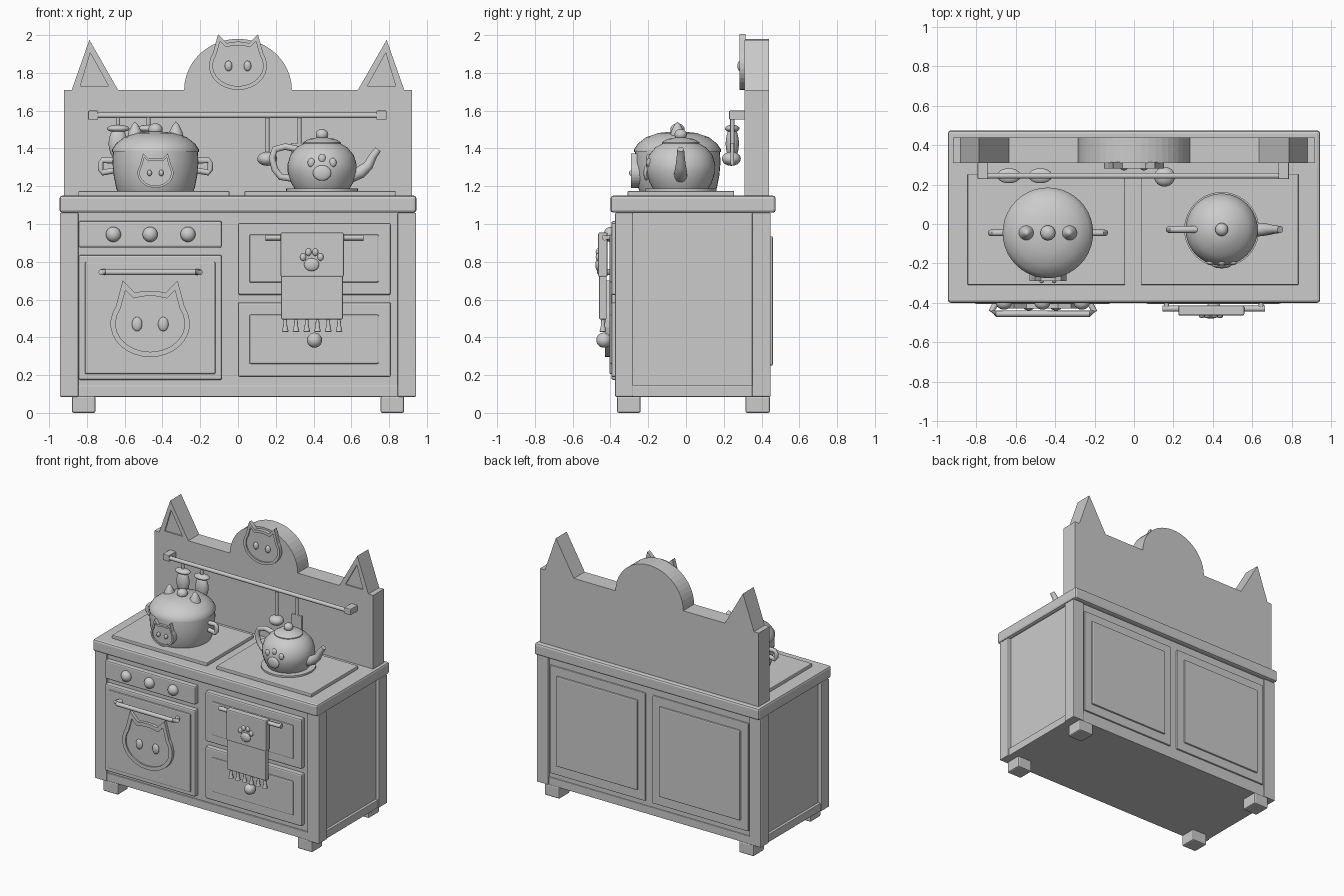
import bpy, bmesh, math
from mathutils import Vector, Matrix

if "Cube" in bpy.data.objects:
    bpy.data.objects.remove(bpy.data.objects["Cube"])

grey = bpy.data.materials.new("light grey")
grey.diffuse_color = (0.6, 0.6, 0.6, 1)
grey.use_nodes = True
grey.node_tree.nodes["Principled BSDF"].inputs["Base Color"].default_value = grey.diffuse_color


def finish(name, bm, smooth=False, bevel=0):
    bmesh.ops.recalc_face_normals(bm, faces=bm.faces)
    me = bpy.data.meshes.new(name)
    bm.to_mesh(me)
    bm.free()
    ob = bpy.data.objects.new(name, me)
    bpy.context.collection.objects.link(ob)
    me.materials.append(grey)
    if bevel:
        m = ob.modifiers.new("edge", 'BEVEL')
        m.width, m.segments = bevel, 2
    if smooth:
        bpy.ops.object.select_all(action='DESELECT')
        ob.select_set(True)
        bpy.context.view_layer.objects.active = ob
        bpy.ops.object.shade_smooth_by_angle(angle=math.radians(40))
    return ob


def box(name, x0, x1, y0, y1, z0, z1, bevel=0.0):
    bm = bmesh.new()
    mid = Vector(((x0 + x1) / 2, (y0 + y1) / 2, (z0 + z1) / 2))
    bmesh.ops.create_cube(bm, size=1, matrix=Matrix.Translation(mid) @ Matrix.Diagonal((x1 - x0, y1 - y0, z1 - z0, 1)))
    return finish(name, bm, bevel=bevel)


def ball(name, c, r):
    bm = bmesh.new()
    bmesh.ops.create_uvsphere(bm, u_segments=24, v_segments=14, radius=1,
                              matrix=Matrix.Translation(c) @ Matrix.Diagonal((*r, 1)))
    return finish(name, bm, True)


def lathe(name, c, profile, steps=40):
    bm = bmesh.new()
    vs = [bm.verts.new((c[0] + r, c[1], z)) for r, z in profile]
    es = [bm.edges.new(p) for p in zip(vs, vs[1:])]
    bmesh.ops.spin(bm, geom=vs + es, cent=(c[0], c[1], 0), axis=(0, 0, 1), angle=math.tau, steps=steps)
    bmesh.ops.remove_doubles(bm, verts=bm.verts, dist=1e-4)
    return finish(name, bm, True)


def tube(name, pts, radii, sides=14):
    """Round tube through points that share one y value."""
    bm = bmesh.new()
    pts = [Vector(p) for p in pts]
    rings = []
    for i, p in enumerate(pts):
        t = (pts[min(i + 1, len(pts) - 1)] - pts[max(i - 1, 0)]).normalized()
        u = Vector((0, 1, 0)) if abs(t.y) < 0.6 else Vector((0, 0, 1))
        w = t.cross(u).normalized()
        u = w.cross(t)
        r = radii[i] if isinstance(radii, (list, tuple)) else radii
        rings.append([bm.verts.new(p + r * (math.cos(a) * u + math.sin(a) * w))
                      for a in (math.tau * k / sides for k in range(sides))])
    for a, b in zip(rings, rings[1:]):
        for k in range(sides):
            bm.faces.new((a[k], a[k - 1], b[k - 1], b[k]))
    bm.faces.new(rings[0])
    bm.faces.new(rings[-1])
    return finish(name, bm, True)


def plate(name, outline, y0, y1, rim=0, sink=0.0):
    """Extruded xz outline, front at y0, with an optional sunken field inside a rim."""
    bm = bmesh.new()
    front = bm.faces.new([bm.verts.new((x, y0, z)) for x, z in outline])
    ext = bmesh.ops.extrude_face_region(bm, geom=[front], use_keep_orig=True)
    bmesh.ops.translate(bm, verts=[v for v in ext['geom'] if isinstance(v, bmesh.types.BMVert)], vec=(0, y1 - y0, 0))
    bmesh.ops.recalc_face_normals(bm, faces=bm.faces)
    if rim:
        f = min(bm.faces, key=lambda q: q.calc_center_median().y)
        bmesh.ops.inset_region(bm, faces=[f], thickness=rim, use_even_offset=True)
        ext = bmesh.ops.extrude_face_region(bm, geom=[f])
        bmesh.ops.translate(bm, verts=[v for v in ext['geom'] if isinstance(v, bmesh.types.BMVert)], vec=(0, sink, 0))
        bmesh.ops.delete(bm, geom=[f] if f.is_valid else [], context='FACES_ONLY')
    return finish(name, bm)


def cat_face(name, x, z, s, y0, y1):
    low = [(math.cos(a), (0.83 if math.sin(a) < 0 else 0.9) * math.sin(a))
           for a in (math.radians(150 + 12 * k) for k in range(21))]
    ears = [(0.69, 1.1), (0.38, 0.79), (0.2, 0.83), (0, 0.84), (-0.2, 0.83), (-0.38, 0.79), (-0.69, 1.1)]
    plate(name, [(x + s * u, z + s * v) for u, v in low + ears], y0, y1, 0.13 * s, 0.01)
    for k in (-1, 1):
        ball(name + "_eye", (x + k * 0.33 * s, y0 + 0.004, z), (0.13 * s, 0.015, 0.18 * s))


def paw(name, x, y, z, r, toes):
    ball(name + "_pad", (x, y, z), (r, 0.015, r * 0.85))
    for dx, dz, dy in toes:
        ball(name + "_toe", (x + dx, y + dy, z + dz), (r * 0.4, 0.013, r * 0.5))


# Cabinet carcass, posts and feet
box("cabinet_body", -0.915, 0.915, -0.355, 0.435, 0.1, 1.07)
box("base_rail", -0.935, 0.935, -0.365, 0.442, 0.085, 0.145, 0.004)
box("countertop", -0.945, 0.945, -0.4, 0.475, 1.06, 1.15, 0.015)
for s in (-1, 1):
    xa, xb = sorted((s * 0.845, s * 0.943))
    fa, fb = sorted((s * 0.755, s * 0.88))
    for y0, y1, g0, g1 in ((-0.375, -0.28, -0.365, -0.24), (0.35, 0.448, 0.315, 0.445)):
        box("corner_post", xa, xb, y0, y1, 0.085, 1.06, 0.006)
        box("foot", fa, fb, g0, g1, 0, 0.09, 0.01)
    # Back panels
    pa, pb = sorted((s * 0.03, s * 0.835))
    box("back_panel", pa, pb, 0.43, 0.448, 0.18, 1.0, 0.006)
    box("back_panel_field", pa + 0.06, pb - 0.06, 0.44, 0.46, 0.25, 0.935, 0.008)
    # Hob plates
    ha, hb = (-0.845, -0.045) if s < 0 else (0.035, 0.835)
    box("hob_plate", ha, hb, -0.31, 0.255, 1.145, 1.175, 0.006)

# Control panel, oven door and drawers
box("control_panel", -0.845, -0.085, -0.395, -0.35, 0.875, 1.015, 0.01)
for x in (-0.66, -0.465, -0.265):
    ball("control_knob", (x, -0.4, 0.945), (0.04, 0.035, 0.04))
box("oven_door", -0.845, -0.085, -0.395, -0.35, 0.175, 0.835, 0.01)
box("oven_door_field", -0.81, -0.12, -0.405, -0.38, 0.205, 0.8, 0.008)
tube("oven_handle", [(-0.70, -0.40, 0.745), (-0.722, -0.44, 0.745), (-0.70, -0.456, 0.745),
                     (-0.225, -0.456, 0.745), (-0.203, -0.44, 0.745), (-0.225, -0.40, 0.745)], 0.016)
cat_face("oven_cat", -0.465, 0.47, 0.21, -0.428, -0.4)
for z0, z1, f0, f1 in ((0.625, 1.005, 0.69, 0.945), (0.19, 0.585, 0.26, 0.52)):
    box("drawer", 0, 0.81, -0.395, -0.35, z0, z1, 0.01)
    box("drawer_field", 0.06, 0.745, -0.405, -0.38, f0, f1, 0.008)
ball("drawer_knob", (0.405, -0.435, 0.385), (0.04, 0.04, 0.04))

# Towel on its rail
tube("towel_rail", [(0.145, -0.43, 0.928), (0.665, -0.43, 0.928)], 0.015)
for x in (0.165, 0.645):
    tube("towel_rail_mount", [(x, -0.43, 0.928), (x, -0.39, 0.928)], 0.013)
box("towel", 0.225, 0.56, -0.465, -0.415, 0.72, 0.955, 0.008)
box("towel_hem", 0.228, 0.555, -0.46, -0.42, 0.495, 0.725, 0.006)
for k in range(6):
    lathe("tassel", (0.25 + 0.057 * k, -0.44), [(0, 0.5), (0.008, 0.5), (0.011, 0.46), (0.018, 0.43), (0, 0.428)], 12)
paw("towel_paw", 0.39, -0.465, 0.785, 0.04,
    [(-0.045, 0.04, 0), (-0.017, 0.066, 0), (0.019, 0.066, 0), (0.047, 0.04, 0)])

# Backsplash with ears and round crest
crest = [(0.285 * math.cos(a), 1.71 + 0.27 * math.sin(a)) for a in (math.pi * k / 24 for k in range(25))]
edge = [(0.92, 1.15), (0.92, 1.71), (0.88, 1.71), (0.787, 1.975), (0.635, 1.71)]
splash = plate("backsplash", edge + crest + [(-x, z) for x, z in reversed(edge)], 0.31, 0.44)
for s in (-1, 1):
    cut = plate("ear_cutter", [(s * 0.835, 1.73), (s * 0.782, 1.905), (s * 0.685, 1.73)], 0.28, 0.32)
    cut.hide_render = True
    cut.hide_viewport = True
    m = splash.modifiers.new("ear_recess", 'BOOLEAN')
    m.operation, m.object, m.solver = 'DIFFERENCE', cut, 'EXACT'
cat_face("crest_cat", 0, 1.837, 0.153, 0.283, 0.315)

# Utensil rail
tube("utensil_rail", [(-0.78, 0.245, 1.575), (0.775, 0.245, 1.575)], 0.015)
for x in (-0.767, 0.76):
    box("rail_bracket", x - 0.027, x + 0.027, 0.228, 0.315, 1.552, 1.6, 0.005)
for x in (-0.635, -0.475):
    tube("whisk_stem", [(x, 0.245, 1.58), (x, 0.245, 1.5)], 0.011)
    ball("whisk_collar", (x, 0.245, 1.505), (0.06, 0.038, 0.02))
    ball("whisk_head", (x, 0.245, 1.425), (0.05, 0.035, 0.085))
tube("ladle_stem", [(0.155, 0.245, 1.56), (0.155, 0.245, 1.36)], 0.012)
ball("ladle_bowl", (0.155, 0.24, 1.345), (0.053, 0.05, 0.037))
tube("spatula_stem", [(0.325, 0.245, 1.56), (0.325, 0.245, 1.4)], 0.011)
box("spatula_blade", 0.28, 0.37, 0.235, 0.255, 1.31, 1.43, 0.005)

# Cooking pot
P = (-0.437, -0.045)
lathe("pot", P, [(0, 1.172), (0.2, 1.172), (0.208, 1.19), (0.222, 1.26), (0.228, 1.33), (0.224, 1.385), (0, 1.385)])
lathe("pot_lid", P, [(0, 1.38), (0.23, 1.38), (0.23, 1.395), (0.21, 1.425), (0.165, 1.46), (0.1, 1.482), (0, 1.492)])
ball("lid_knob", (P[0], P[1], 1.5), (0.038, 0.038, 0.033))
for s in (-1, 1):
    x = P[0] + s * 0.108
    lathe("lid_ear", (x, P[1]), [(0, 1.45), (0.042, 1.455), (0.034, 1.49), (0.016, 1.525), (0, 1.542)], 20)
    e = P[0] + s * 0.21
    tube("pot_handle", [(e, P[1], 1.335), (e + s * 0.07, P[1], 1.338), (e + s * 0.08, P[1], 1.32),
                        (e + s * 0.08, P[1], 1.29), (e + s * 0.07, P[1], 1.272), (e, P[1], 1.285)], 0.016)
cat_face("pot_cat", P[0], 1.27, 0.095, -0.29, -0.235)

# Teapot on its trivet
T = (0.445, -0.028)
lathe("trivet", T, [(0, 1.17), (0.19, 1.17), (0.19, 1.188), (0, 1.188)])
lathe("teapot", T, [(0, 1.185), (0.145, 1.185), (0.165, 1.22), (0.182, 1.275), (0.183, 1.315), (0.168, 1.365),
                    (0.135, 1.405), (0.1, 1.425), (0.1, 1.432), (0.07, 1.45), (0.025, 1.458), (0, 1.46)])
ball("teapot_knob", (*T, 1.473), (0.033, 0.033, 0.03))
tube("teapot_spout", [(0.59, T[1], 1.25), (0.65, T[1], 1.275), (0.69, T[1], 1.31), (0.715, T[1], 1.36),
                      (0.742, T[1], 1.395)], [0.035, 0.034, 0.027, 0.021, 0.018])
tube("teapot_handle", [(0.32, T[1], 1.395), (0.25, T[1], 1.41), (0.195, T[1], 1.395), (0.18, T[1], 1.35),
                       (0.195, T[1], 1.29), (0.225, T[1], 1.25), (0.29, T[1], 1.24)], 0.018)
paw("teapot_paw", 0.445, -0.21, 1.27, 0.048, [(-0.057, 0.055, 0.014), (0, 0.078, 0.012), (0.057, 0.055, 0.014)])
